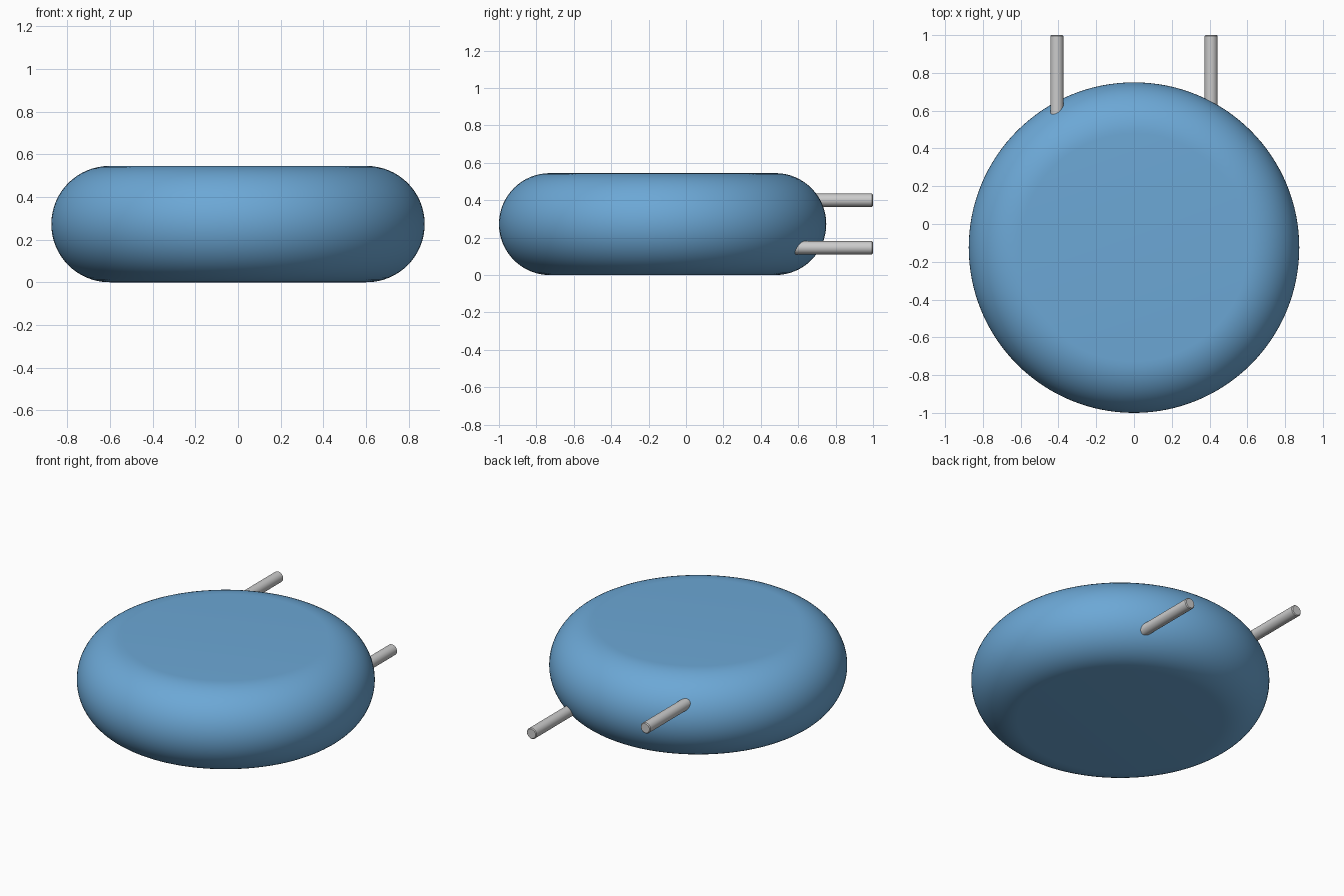
import bpy, bmesh, math
from mathutils import Matrix, Vector

if "Cube" in bpy.data.objects:
    bpy.data.objects.remove(bpy.data.objects["Cube"])


def lathe(name, profile, segments, matrix, color=None):
    """Revolve a (radius, height) profile about local z."""
    bm = bmesh.new()
    verts = [bm.verts.new((r, 0, z)) for r, z in profile]
    edges = [bm.edges.new(pair) for pair in zip(verts, verts[1:])]
    bmesh.ops.spin(bm, geom=verts + edges, axis=(0, 0, 1), cent=(0, 0, 0),
                   angle=math.tau, steps=segments, use_duplicate=False)
    bmesh.ops.remove_doubles(bm, verts=bm.verts, dist=1e-5)
    bmesh.ops.recalc_face_normals(bm, faces=bm.faces)
    mesh = bpy.data.meshes.new(name)
    bm.to_mesh(mesh)
    bm.free()
    obj = bpy.data.objects.new(name, mesh)
    bpy.context.collection.objects.link(obj)
    obj.matrix_world = matrix
    if color:
        mat = bpy.data.materials.new(name + "_paint")
        mat.diffuse_color = color
        mat.use_nodes = True
        mat.node_tree.nodes["Principled BSDF"].inputs["Base Color"].default_value = mat.diffuse_color
        mesh.materials.append(mat)
    bpy.ops.object.select_all(action='DESELECT')
    obj.select_set(True)
    bpy.context.view_layer.objects.active = obj
    bpy.ops.object.shade_smooth_by_angle(angle=math.radians(30))
    return obj


# Tank: flat disc top and bottom with a full half-round rim
height, radius = 0.545, 0.875
rim = height / 2
flat = radius - rim
steps = 32
arc = [(flat + rim * math.cos(a), rim + rim * math.sin(a))
       for a in (math.pi * (i / steps - 0.5) for i in range(steps + 1))]
lathe("tank_body", [(0, 0)] + arc + [(0, height)], 128,
      Matrix.Translation((0, -0.125, 0)), (0.15, 0.39, 0.67, 1))

# Pipes: one high, one low, running backwards out of the rim
start, end, pr, bevel = 0.5, 1.0, 0.035, 0.005
length = end - start
pipe = [(0, 0), (pr, 0), (pr, length - bevel), (pr - bevel, length), (0, length)]
for name, x, z in (("upper_pipe", -0.408, 0.4), ("lower_pipe", 0.408, 0.146)):
    lathe(name, pipe, 32,
          Matrix.Translation((x, start, z)) @ Matrix.Rotation(-math.pi / 2, 4, 'X'))
